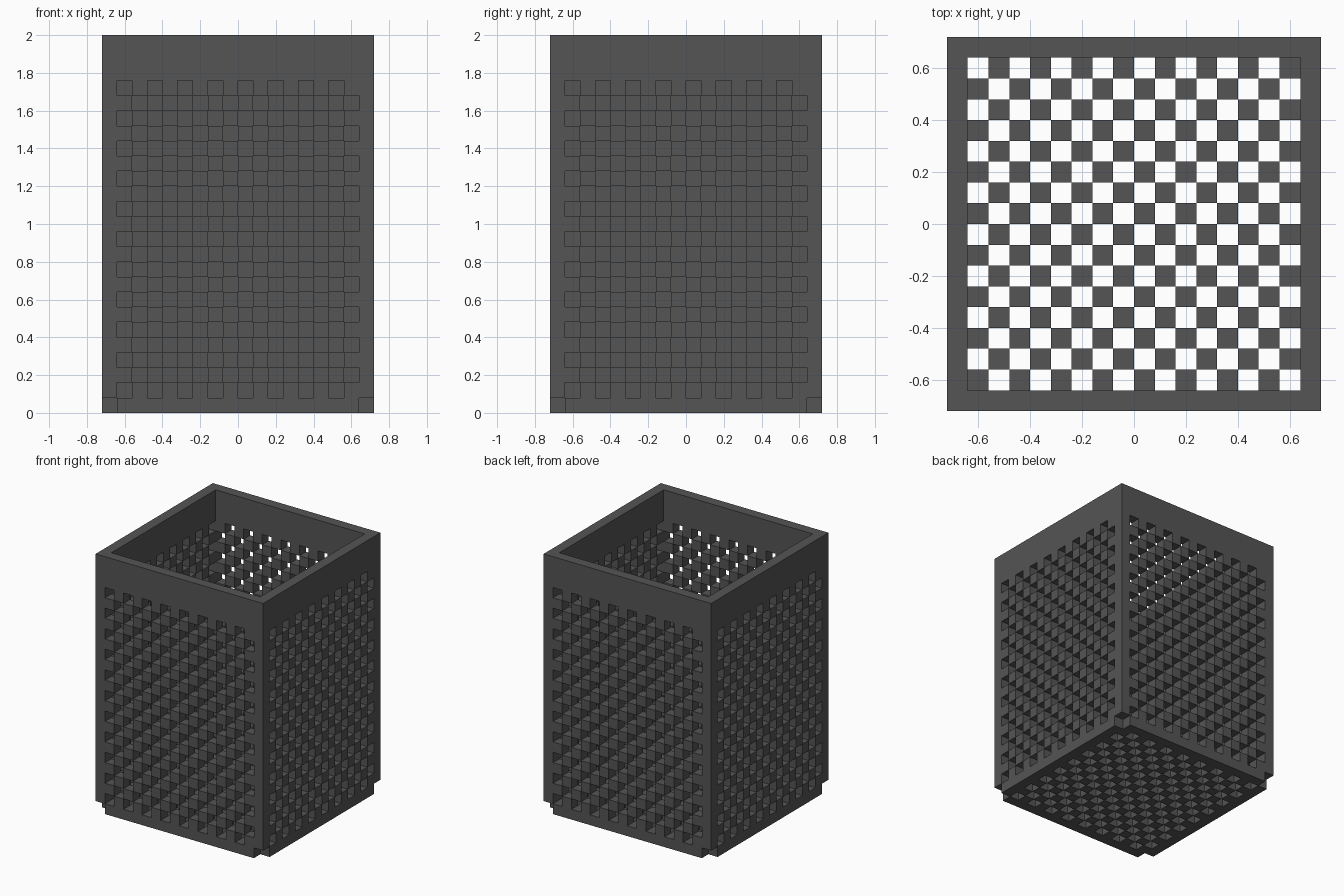
import bpy, bmesh, math
from mathutils import Matrix

if "Cube" in bpy.data.objects:
    bpy.data.objects.remove(bpy.data.objects["Cube"], do_unlink=True)

CELL = 0.08            # lattice pitch, also the wall thickness
COLS, ROWS = 16, 21    # checker cells across and up a wall
HALF = 0.72            # half of the outer width
TOP = 2.0

grey = bpy.data.materials.new("dark_grey")
grey.use_nodes = True
colour = (0.09, 0.09, 0.09, 1)
grey.diffuse_color = colour
bsdf = grey.node_tree.nodes["Principled BSDF"]
bsdf.inputs["Base Color"].default_value = colour
bsdf.inputs["Roughness"].default_value = 0.8


def panel(name, xs, ys, solid, matrix):
    """Plate one cell thick: solid grid cells in local XY, extruded along +Z."""
    bm = bmesh.new()
    grid = {}

    def vert(i, j):
        if (i, j) not in grid:
            grid[i, j] = bm.verts.new((xs[i], ys[j], 0))
        return grid[i, j]

    for i in range(len(xs) - 1):
        for j in range(len(ys) - 1):
            if solid(i, j):
                bm.faces.new([vert(i, j), vert(i, j + 1),
                              vert(i + 1, j + 1), vert(i + 1, j)])
    # back face, then a side wall on each open border
    front = list(bm.faces)
    border = [(e.verts[0], e.verts[1], e.link_faces[0])
              for e in bm.edges if len(e.link_faces) == 1]
    lift = {v: bm.verts.new((v.co.x, v.co.y, CELL)) for v in list(bm.verts)}
    for f in front:
        bm.faces.new([lift[v] for v in reversed(f.verts)])
    for a, b, f in border:
        loop = next(l for l in f.loops if {l.vert, l.link_loop_next.vert} == {a, b})
        p, q = loop.vert, loop.link_loop_next.vert
        bm.faces.new([q, p, lift[p], lift[q]])
    bm.transform(matrix)
    mesh = bpy.data.meshes.new(name)
    bm.to_mesh(mesh)
    bm.free()
    mesh.materials.append(grey)
    obj = bpy.data.objects.new(name, mesh)
    bpy.context.collection.objects.link(obj)
    return obj


# Grid lines: a plain margin around the checkered field
lines = [-HALF + CELL * i for i in range(COLS + 3)]
heights = [CELL * k for k in range(ROWS + 2)] + [TOP]


def wall_solid(i, j):
    if i == 0:
        return j > 0               # notch in the bottom corner
    if i == COLS + 1:
        return False               # the next wall fills this corner
    if j == 0 or j > ROWS:
        return True                # plain bottom rail and upper band
    return (i + j) % 2 == 1        # checkered openings


def floor_solid(i, j):
    return (i + j) % 2 == 0


# Four walls: one panel turned about the vertical axis
stand = Matrix(((1, 0, 0, 0), (0, 0, 1, -HALF), (0, 1, 0, 0), (0, 0, 0, 1)))
for n, side in enumerate(("front", "left", "back", "right")):
    wall = panel(side + "_wall", lines, heights, wall_solid,
                 Matrix.Rotation(n * math.pi / 2, 4, "Z") @ stand)
    # standing the panel up mirrors it, so turn the faces outward again
    wall.data.flip_normals()

# Checkered floor between the walls
panel("floor", lines[1:-1], lines[1:-1], floor_solid, Matrix.Identity(4))
